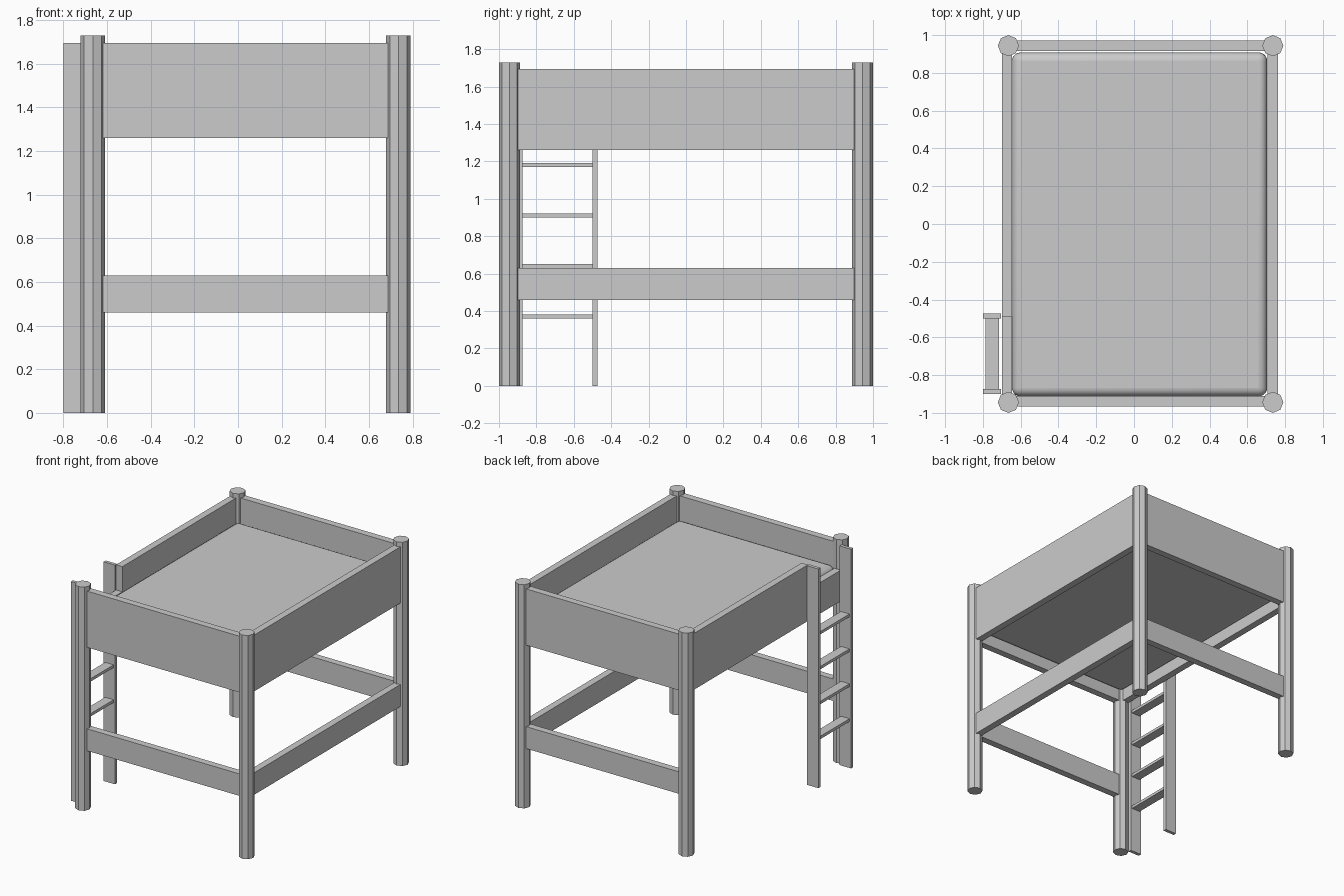
import bpy
import bmesh

POST_R = 0.056
LEFT, RIGHT = 0.735, -0.665      # post centres across the bed
FRONT, BACK = -0.944, 0.944      # post centres along the bed
RAIL = 0.054                     # board thickness
LOW, HIGH = (0.46, 0.63), (1.26, 1.695)

cube = bpy.data.objects.get("Cube")
if cube:
    bpy.data.objects.remove(cube, do_unlink=True)


def box(name, x, y, z):
    """Box from (low, high) pairs on each axis."""
    spans = (x, y, z)
    bpy.ops.mesh.primitive_cube_add(size=1, location=[sum(s) / 2 for s in spans])
    ob = bpy.context.object
    ob.name = name
    ob.scale = [s[1] - s[0] for s in spans]
    bpy.ops.object.transform_apply(location=False, rotation=False, scale=True)
    return ob


def around(centre, width):
    return (centre - width / 2, centre + width / 2)


# Octagonal corner posts
for y, end in ((FRONT, "front"), (BACK, "back")):
    for x, side in ((LEFT, "left"), (RIGHT, "right")):
        bpy.ops.mesh.primitive_cylinder_add(
            vertices=8, radius=POST_R, depth=1.73, location=(x, y, 0.865))
        bpy.context.object.name = f"{end}_{side}_post"

# Boards between the posts, on the two ends and the left side
span_x = (RIGHT + 0.03, LEFT - 0.03)
span_y = (FRONT + 0.03, BACK - 0.03)
for z, kind in ((LOW, "lower_rail"), (HIGH, "guard_board")):
    box(f"front_{kind}", span_x, around(FRONT + 0.006, RAIL), z)
    box(f"back_{kind}", span_x, around(BACK, RAIL), z)
    box(f"left_{kind}", around(LEFT, RAIL), span_y, z)

# Right guard board, stepped down where the ladder arrives
step_y, step_z = -0.49, 1.50
profile = [(span_y[0], HIGH[0]), (span_y[1], HIGH[0]), (span_y[1], HIGH[1]),
           (step_y, HIGH[1]), (step_y, step_z), (span_y[0], step_z)]
bm = bmesh.new()
x0, x1 = around(RIGHT - 0.008, RAIL)
face = bm.faces.new([bm.verts.new((x0, y, z)) for y, z in profile])
result = bmesh.ops.extrude_face_region(bm, geom=[face])
moved = [v for v in result["geom"] if isinstance(v, bmesh.types.BMVert)]
bmesh.ops.translate(bm, verts=moved, vec=(x1 - x0, 0, 0))
bmesh.ops.recalc_face_normals(bm, faces=bm.faces)
mesh = bpy.data.meshes.new("right_guard_board")
bm.to_mesh(mesh)
bm.free()
bpy.context.collection.objects.link(
    bpy.data.objects.new("right_guard_board", mesh))

# Mattress with softened edges
mattress = box("mattress", (-0.646, 0.705), (-0.912, 0.908), (1.33, 1.52))
bevel = mattress.modifiers.new("soft_edges", "BEVEL")
bevel.width = 0.045
bevel.segments = 5
bpy.ops.object.shade_smooth_by_angle()

# Ladder beside the right front post
for y, end in ((-0.887, "front"), (-0.487, "back")):
    box(f"ladder_{end}_stile", (-0.80, -0.703), around(y, 0.026), (0, 1.695))
for i in range(4):
    box(f"ladder_rung_{i + 1}", (-0.787, -0.714), (-0.88, -0.495),
        around(0.37 + 0.27 * i, 0.022))
